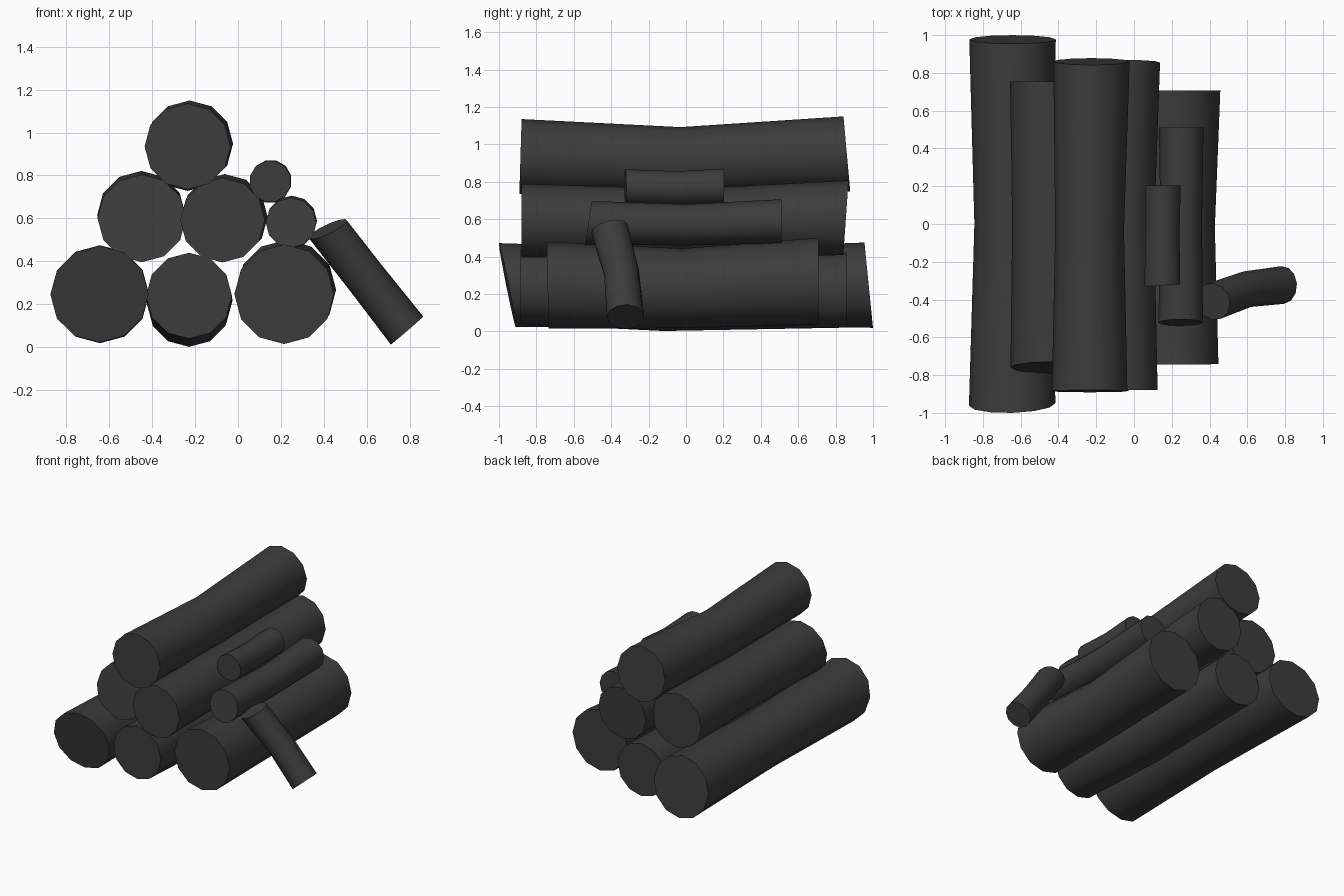
import bpy, bmesh, math
from mathutils import Vector

if "Cube" in bpy.data.objects:
    bpy.data.objects.remove(bpy.data.objects["Cube"])

SIDES = 12
bark = bpy.data.materials.new("dark_bark")
bark.diffuse_color = (0.045, 0.045, 0.045, 1)
bark.use_nodes = True
bark.node_tree.nodes["Principled BSDF"].inputs["Base Color"].default_value = bark.diffuse_color


def log(name, rings, turn=0.0):
    """Bent log: each ring is (centre, radius, normal); ends are capped."""
    bm = bmesh.new()
    loops = []
    for centre, radius, normal in rings:
        rot = Vector((0, 1, 0)).rotation_difference(Vector(normal))
        loop = []
        for i in range(SIDES):
            a = 2 * math.pi * (i + turn) / SIDES
            off = rot @ Vector((math.cos(a), 0, math.sin(a)))
            loop.append(bm.verts.new(Vector(centre) + off * radius))
        loops.append(loop)
    for a, b in zip(loops, loops[1:]):
        for i in range(SIDES):
            j = (i + 1) % SIDES
            bm.faces.new((a[i], a[j], b[j], b[i]))
    bm.faces.new(loops[0])
    bm.faces.new(loops[-1])
    bmesh.ops.recalc_face_normals(bm, faces=bm.faces)
    mesh = bpy.data.meshes.new(name)
    bm.to_mesh(mesh)
    bm.free()
    mesh.materials.append(bark)
    obj = bpy.data.objects.new(name, mesh)
    bpy.context.collection.objects.link(obj)
    bpy.context.view_layer.objects.active = obj
    obj.select_set(True)
    bpy.ops.object.shade_smooth_by_angle(angle=math.radians(40))
    obj.select_set(False)


Y = (0, 1, 0)

# Bottom row
log("bottom_left_log", [((-0.645, -0.955, 0.247), 0.229, (-0.03, 1, 0.2)),
                        ((-0.64, 0.0, 0.235), 0.205, Y),
                        ((-0.643, 0.977, 0.247), 0.229, (0, 1, 0.1))])
log("bottom_middle_log", [((-0.228, -0.885, 0.24), 0.2, Y),
                          ((-0.228, -0.12, 0.197), 0.195, Y),
                          ((-0.225, 0.857, 0.22), 0.2, Y)])
log("bottom_right_log", [((0.215, -0.74, 0.247), 0.232, (0, 1, 0.02)),
                         ((0.215, -0.02, 0.23), 0.213, Y),
                         ((0.225, 0.708, 0.268), 0.232, Y)])

# Second row
log("middle_left_log", [((-0.448, -0.76, 0.6), 0.206, (0, 1, -0.15)),
                        ((-0.45, 0.0, 0.605), 0.195, Y),
                        ((-0.45, 0.755, 0.615), 0.206, Y)])
log("middle_right_log", [((-0.072, -0.88, 0.592), 0.197, Y),
                         ((-0.075, 0.0, 0.58), 0.182, Y),
                         ((-0.062, 0.855, 0.607), 0.2, (0, 1, -0.07))])

# Top log
log("top_log", [((-0.235, -0.885, 0.935), 0.2, (0, 1, -0.03)),
                ((-0.235, -0.03, 0.91), 0.182, Y),
                ((-0.225, 0.86, 0.948), 0.202, (0, 1, 0.09))])

# Small branches resting on the right slope
log("upper_branch", [((0.15, -0.325, 0.772), 0.098, (-0.06, 1, 0)),
                     ((0.15, -0.05, 0.765), 0.094, Y),
                     ((0.153, 0.203, 0.775), 0.098, Y)], 0.5)
log("lower_branch", [((0.247, -0.522, 0.58), 0.118, (0, 1, -0.15)),
                     ((0.25, 0.0, 0.57), 0.11, Y),
                     ((0.25, 0.51, 0.588), 0.118, Y)])

# Stick leaning from the pile to the ground
log("leaning_stick", [((0.418, -0.41, 0.55), 0.1, (0.42, 0.22, -0.88)),
                      ((0.6, -0.345, 0.317), 0.096, (0.6, 0.16, -0.77)),
                      ((0.787, -0.323, 0.078), 0.1, (0.65, 0.02, -0.755))], 0.5)
